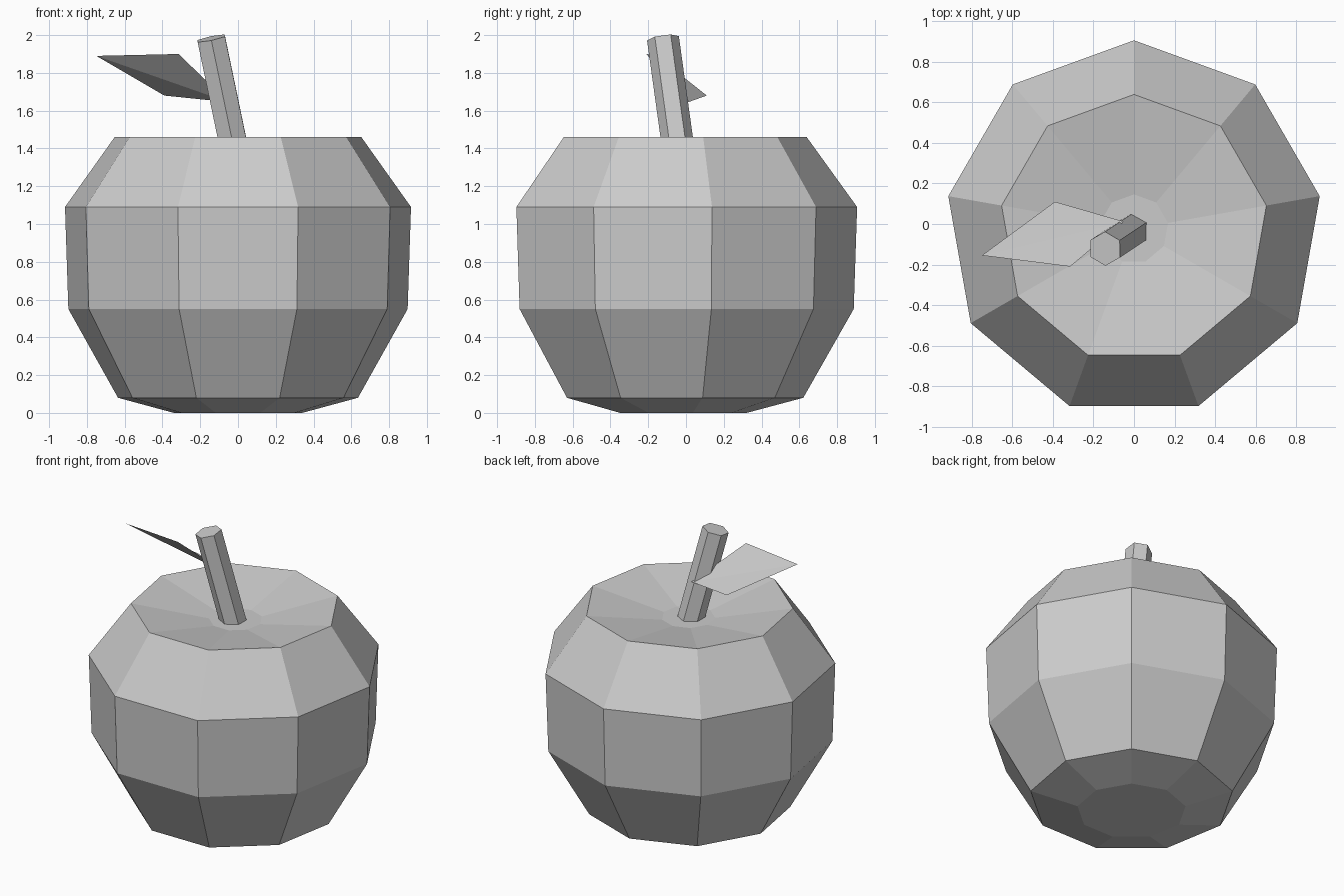
import bpy, bmesh
from math import cos, sin, radians, tau
from mathutils import Vector, Matrix

cube = bpy.data.objects.get("Cube")
if cube:
    bpy.data.objects.remove(cube, do_unlink=True)

# One plain grey for every part
grey = bpy.data.materials.new("plain grey")
grey.use_nodes = True
grey.diffuse_color = (0.6, 0.6, 0.6, 1)
grey.node_tree.nodes["Principled BSDF"].inputs["Base Color"].default_value = grey.diffuse_color


def finish(name, bm, closed=True):
    if closed:
        bmesh.ops.recalc_face_normals(bm, faces=bm.faces)
    mesh = bpy.data.meshes.new(name)
    bm.to_mesh(mesh)
    bm.free()
    mesh.materials.append(grey)
    obj = bpy.data.objects.new(name, mesh)
    bpy.context.collection.objects.link(obj)
    return obj


# Fruit body: nine-sided lathe, from the base up and down into the dimple
SIDES = 9
profile = [(0.345, 0), (0.645, 0.08), (0.912, 0.55), (0.93, 1.09),
           (0.663, 1.46), (0.17, 1.375)]
bm = bmesh.new()
rings = []
for radius, z in profile:
    angles = [radians(90) + tau * i / SIDES for i in range(SIDES)]
    rings.append([bm.verts.new((radius * cos(a), radius * sin(a) - 0.024, z))
                  for a in angles])
for low, high in zip(rings, rings[1:]):
    for i in range(SIDES):
        j = (i + 1) % SIDES
        bm.faces.new((low[i], low[j], high[j], high[i]))
bm.faces.new(rings[0])
bm.faces.new(rings[-1])
finish("fruit_body", bm)

# Stem: leaning six-sided rod
foot, tip = Vector((-0.01, -0.034, 1.35)), Vector((-0.142, -0.122, 1.983))
axis = tip - foot
lean = Vector((0, 0, 1)).rotation_difference(axis).to_matrix().to_4x4()
bm = bmesh.new()
bmesh.ops.create_cone(bm, cap_ends=True, segments=6, radius1=0.085, radius2=0.085,
                      depth=axis.length,
                      matrix=Matrix.Translation((foot + tip) / 2) @ lean)
finish("stem", bm)

# Leaf: two triangles folded along the midrib
bm = bmesh.new()
base, near, point, far = [bm.verts.new(co) for co in (
    (-0.05, 0.012, 1.645), (-0.315, -0.21, 1.9),
    (-0.75, -0.155, 1.89), (-0.39, 0.11, 1.68))]
bm.faces.new((base, far, point))
bm.faces.new((base, point, near))
bm.normal_update()
for face in bm.faces:
    if face.normal.z < 0:
        face.normal_flip()
finish("leaf", bm, closed=False)
